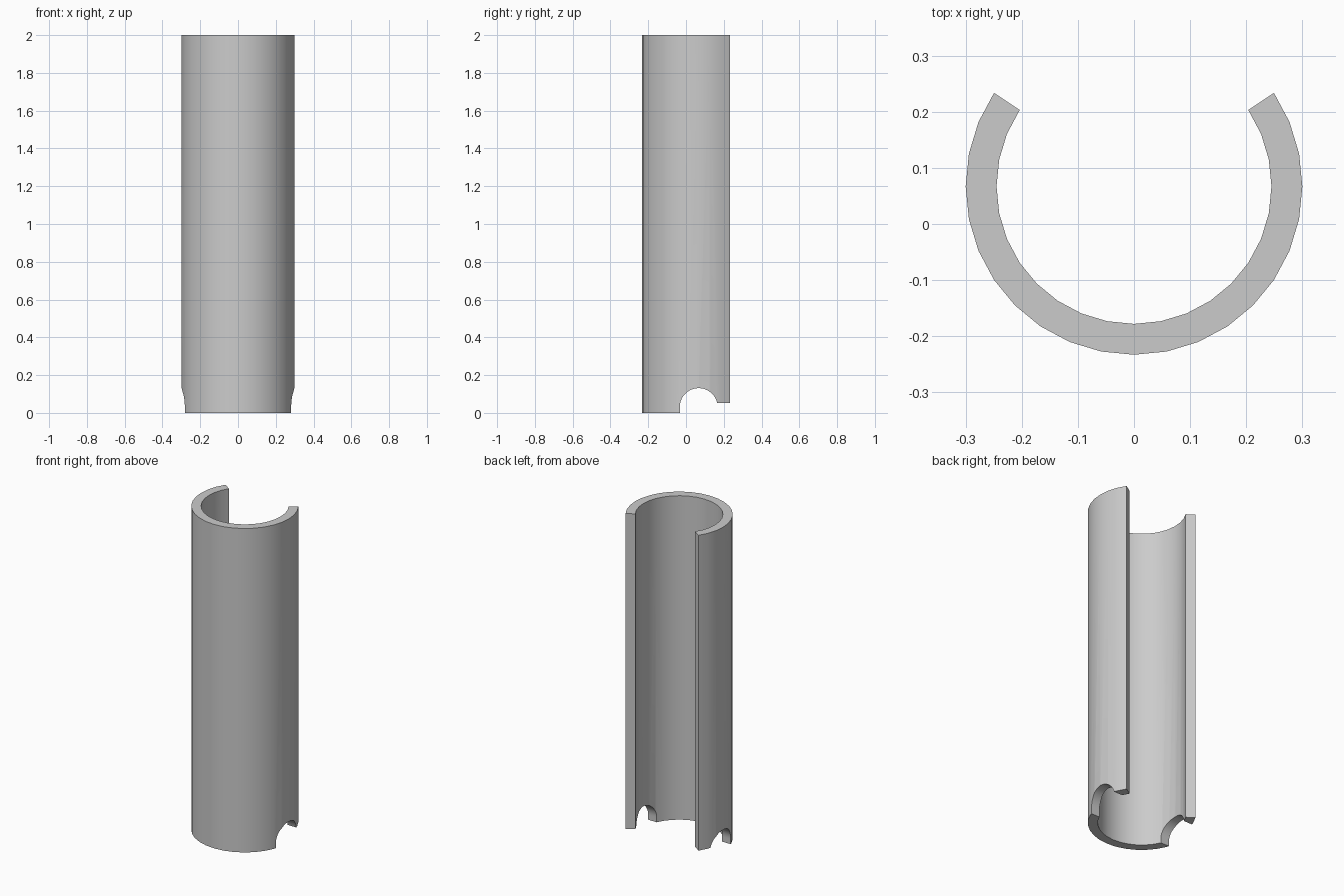
import bpy, bmesh, math

cube = bpy.data.objects.get("Cube")
if cube:
    bpy.data.objects.remove(cube, do_unlink=True)

OUTER, INNER, HEIGHT = 0.30, 0.245, 2.0
AXIS_Y = 0.067                      # tube axis, offset so the open shell is centred
STEP = math.radians(11.25)          # 32-sided circle, ten facets left open
NOTCH_R, NOTCH_Z, HEEL_Z = 0.10, 0.031, 0.053


def prism(name, profile, direction):
    """Extrude a closed outline along a direction."""
    bm = bmesh.new()
    face = bm.faces.new([bm.verts.new(p) for p in profile])
    ext = bmesh.ops.extrude_face_region(bm, geom=[face])
    verts = [v for v in ext["geom"] if isinstance(v, bmesh.types.BMVert)]
    bmesh.ops.translate(bm, verts=verts, vec=direction)
    bmesh.ops.recalc_face_normals(bm, faces=bm.faces)
    mesh = bpy.data.meshes.new(name)
    bm.to_mesh(mesh)
    bm.free()
    obj = bpy.data.objects.new(name, mesh)
    bpy.context.collection.objects.link(obj)
    return obj


def arc(radius):
    angles = [i * STEP for i in range(-11, 12)]
    return [(radius * math.sin(a), AXIS_Y - radius * math.cos(a), 0) for a in angles]


# Open tube: C-shaped section with the slot at the back
shell = prism("slotted_tube", arc(OUTER) + arc(INNER)[::-1], (0, 0, HEIGHT))

# Cutter: arched side notches plus the raised heel behind them
heel = math.asin((HEEL_Z - NOTCH_Z) / NOTCH_R)
sides = 24
outline = [(-1, AXIS_Y - NOTCH_R, -0.1)]
for i in range(sides + 1):
    a = math.pi + (heel - math.pi) * i / sides
    outline.append((-1, AXIS_Y + NOTCH_R * math.cos(a), NOTCH_Z + NOTCH_R * math.sin(a)))
outline += [(-1, 0.5, HEEL_Z), (-1, 0.5, -0.1)]
cutter = prism("notch_cutter", outline, (2, 0, 0))
cutter.hide_render = True

cut = shell.modifiers.new("notches", "BOOLEAN")
cut.operation = "DIFFERENCE"
cut.solver = "EXACT"
cut.object = cutter
bpy.ops.object.select_all(action="DESELECT")
shell.select_set(True)
bpy.context.view_layer.objects.active = shell
bpy.ops.object.modifier_apply(modifier=cut.name)
bpy.data.objects.remove(cutter, do_unlink=True)
bpy.ops.object.shade_smooth_by_angle(angle=math.radians(30))

# Plain grey finish
grey = bpy.data.materials.new("plain_grey")
grey.use_nodes = True
colour = (0.6, 0.6, 0.6, 1)
grey.diffuse_color = colour
grey.node_tree.nodes["Principled BSDF"].inputs["Base Color"].default_value = colour
shell.data.materials.clear()
shell.data.materials.append(grey)
